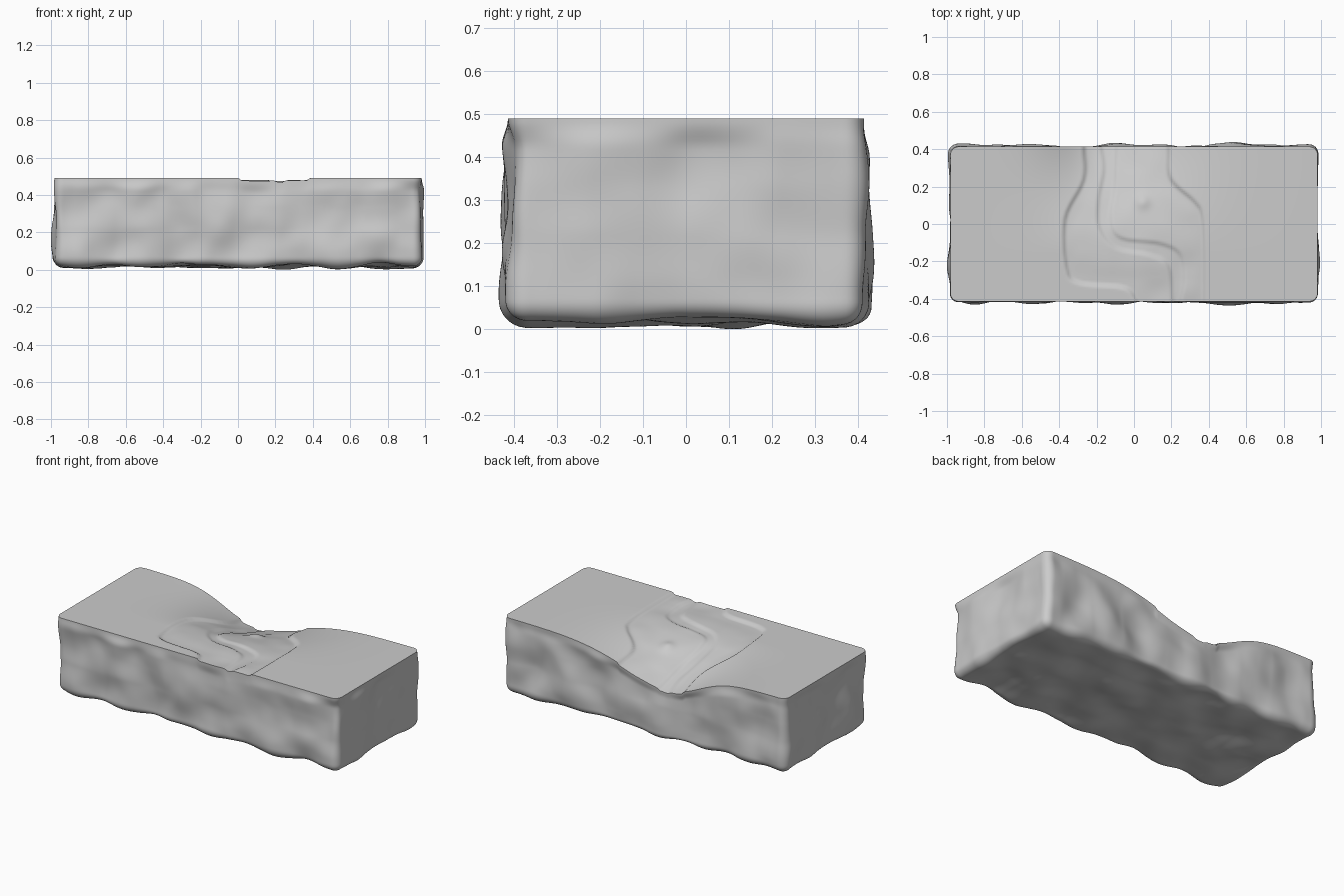
import bpy, bmesh, math
from mathutils import Vector, noise
from functools import lru_cache

if "Cube" in bpy.data.objects:
    bpy.data.objects.remove(bpy.data.objects["Cube"])

HX, HY, TOP, BASE, R = 0.982, 0.414, 0.49, 0.022, 0.045
STEP = 0.0105


def smooth(a, b, v):
    t = min(1, max(0, (v - a) / (b - a)))
    return t * t * (3 - 2 * t)


def curve(pts, n=6):
    """Catmull-Rom line through points running from back to front."""
    p = [Vector(q) for q in pts]
    p = [2 * p[0] - p[1]] + p + [2 * p[-1] - p[-2]]
    out = []
    for a, b, c, d in zip(p, p[1:], p[2:], p[3:]):
        for i in range(n):
            t = i / n
            out.append(0.5 * (2 * b + (c - a) * t + (2 * a - 5 * b + 4 * c - d) * t * t
                              + (3 * b - a - 3 * c + d) * t ** 3))
    out.append(p[-2])
    return [out[0] + Vector((0, .1))] + out + [out[-1] - Vector((0, .1))]


def side(line, x, y):
    """Signed distance to a line, positive on its +x side."""
    best, sign = 9, 1
    for a, b in zip(line, line[1:]):
        dx, dy = b.x - a.x, b.y - a.y
        t = ((x - a.x) * dx + (y - a.y) * dy) / (dx * dx + dy * dy)
        t = min(1, max(0, t))
        best = min(best, math.hypot(x - a.x - t * dx, y - a.y - t * dy))
        if b.y <= y < a.y:
            sign = 1 if x > a.x + dx * (y - a.y) / dy else -1
    return sign * best


# River banks and the stream running inside them
LEFT = curve([(-.28, .41), (-.28, .24), (-.38, .03), (-.37, -.24), (-.3, -.325), (-.06, -.35), (0, -.41)])
RIGHT = curve([(.195, .41), (.205, .25), (.33, .13), (.375, .05), (.388, -.15), (.388, -.41)])
STREAM_L = curve([(-.18, .41), (-.165, .29), (-.195, .13), (-.19, -.02), (-.1, -.13), (.085, -.17), (.18, -.23), (.2, -.41)])
STREAM_R = curve([(-.09, .41), (-.1, .19), (-.12, .03), (-.07, -.07), (.14, -.1), (.25, -.16), (.27, -.3), (.25, -.41)])


@lru_cache(maxsize=None)
def height(x, y):
    # valley falling away to the back
    w = 0.2 if x < -.18 else 0.31
    h = TOP - 0.172 * smooth(-.15, .55, y) * math.exp(-.5 * ((x + .18) / w) ** 2)
    if -.5 < x < .5:
        bed = min(side(LEFT, x, y), -side(RIGHT, x, y))
        flow = min(side(STREAM_L, x, y), -side(STREAM_R, x, y))
        h -= 0.014 * smooth(0, .024, bed)
        h -= 0.010 * smooth(-.008, .018, flow)
        h += 0.006 * smooth(0, .08, bed) * noise.noise(Vector((x * 7, y * 7, 3)))
        h += 0.016 * math.exp(-((x - .045) ** 2 + (y - .12) ** 2) / .0016)
    return h


def shape(p):
    """Round the box corners, roughen the sides and apply the terrain height."""
    inner = Vector((max(-HX + R, min(HX - R, p.x)), max(-HY + R, min(HY - R, p.y)),
                    max(BASE + R, p.z)))
    d = p - inner
    q = p.copy()
    if d.length > 1e-6:
        q = inner + d * (max(abs(c) for c in d) / d.length)
    k = (q.z - BASE) / (TOP - BASE)
    h = height(round(q.x, 5), round(q.y, 5))
    q.z = BASE + (h - BASE) * k
    # only the outer skin gets rock noise, fading out at the top rim
    edge = max(abs(p.x) - HX, abs(p.y) - HY, BASE - p.z) > -1e-5
    if edge and d.length > 1e-6:
        n = noise.noise(q * 4.6 + Vector((3, 9, 1))) + .15 * noise.noise(q * 9)
        amount = (.03 * n + .001) * (1 - smooth(.85, 1, k))
        dirn = d.normalized()
        if dirn.z < 0:
            dirn.z *= .85
        q += dirn * amount
        q.x = max(-1, min(1, q.x))
    return q


# Rock block: six subdivided faces welded together
bm = bmesh.new()
size = Vector((2 * HX, 2 * HY, TOP - BASE))
count = [round(s / STEP) for s in size]
low = Vector((-HX, -HY, BASE))
for axis in range(3):
    u, v = (axis + 1) % 3, (axis + 2) % 3
    for end in (0, 1):
        rows = []
        for i in range(count[u] + 1):
            row = []
            for j in range(count[v] + 1):
                p = low.copy()
                p[axis] += end * size[axis]
                p[u] += size[u] * i / count[u]
                p[v] += size[v] * j / count[v]
                row.append(bm.verts.new(shape(p)))
            rows.append(row)
        for a, b in zip(rows, rows[1:]):
            for j in range(count[v]):
                f = [a[j], b[j], b[j + 1], a[j + 1]]
                bm.faces.new(f if end else f[::-1])
bmesh.ops.remove_doubles(bm, verts=bm.verts[:], dist=1e-4)

# Stand the lowest bump on the ground while keeping the top level
zmin = min(v.co.z for v in bm.verts)
for v in bm.verts:
    v.co.z -= zmin * (1 - smooth(0, TOP, v.co.z))

mesh = bpy.data.meshes.new("river_terrain_block")
bm.to_mesh(mesh)
bm.free()
block = bpy.data.objects.new("river_terrain_block", mesh)
bpy.context.collection.objects.link(block)
bpy.context.view_layer.objects.active = block
block.select_set(True)
bpy.ops.object.shade_smooth_by_angle(angle=math.radians(50))
